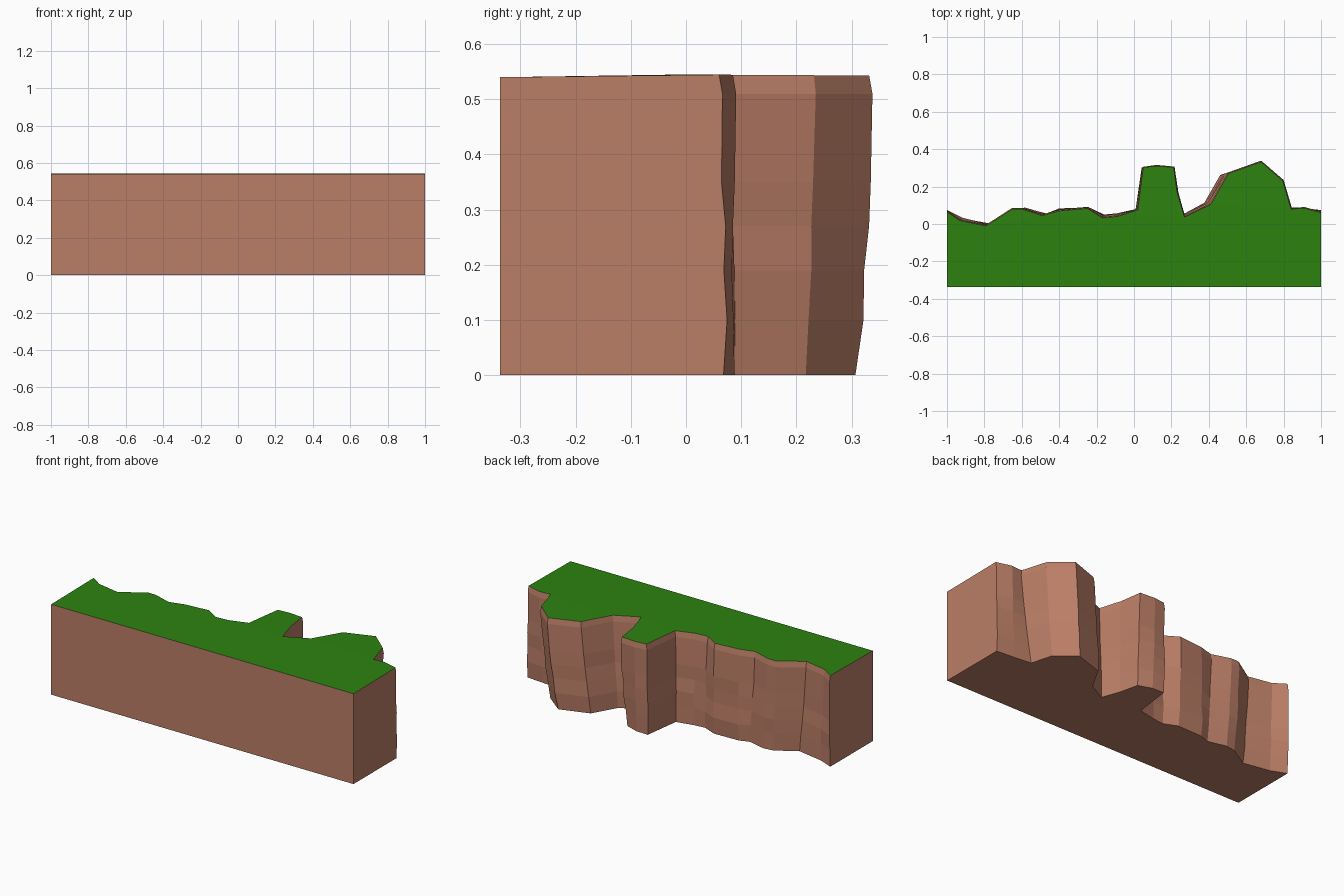
import bpy, bmesh, random
from mathutils import Vector

if "Cube" in bpy.data.objects:
    bpy.data.objects.remove(bpy.data.objects["Cube"])

random.seed(4)


def material(name, colour):
    m = bpy.data.materials.new(name)
    m.diffuse_color = (*colour, 1)
    m.use_nodes = True
    m.node_tree.nodes["Principled BSDF"].inputs["Base Color"].default_value = m.diffuse_color
    return m


rock = material("brown rock", (0.50, 0.21, 0.135))
grass = material("green grass", (0.026, 0.225, 0.005))

# Cliff outline: x, y at the grassy rim, then the shift from rim to foot
outline = [
    (-1.00, .065, 0, 0), (-.93, .018, .02, .01), (-.79, -.01, .04, .008),
    (-.65, .08, .02, -.01), (-.60, .08, .03, 0), (-.49, .045, .03, .008),
    (-.40, .07, 0, .004), (-.25, .083, .01, -.004), (-.17, .033, .01, .012),
    (-.09, .04, 0, .012), (.02, .075, -.005, 0), (.05, .303, -.005, -.006),
    (.12, .31, 0, -.015), (.212, .303, -.012, -.035), (.23, .17, -.005, -.01),
    (.27, .037, -.005, .012), (.41, .105, -.035, .003), (.505, .27, -.05, -.02),
    (.68, .332, -.05, -.025), (.795, .232, -.05, -.015), (.84, .08, -.06, .008),
    (.91, .085, -.02, -.008), (1.00, .06, 0, .008)]
FRONT, TOP = -.337, .543
levels = [0, .1, .19, .27, .35, .51]      # heights of the rock bands
last = len(outline) - 1


def outward(i):
    """Direction pointing away from the ground at one outline point."""
    if i in (0, last):
        return Vector((0, 1))
    a, b = outline[i - 1], outline[i + 1]
    return Vector((a[1] - b[1], b[0] - a[0])).normalized()


def wall_point(i, z):
    x, y, dx, dy = outline[i]
    n = outward(i)
    t = (1 - z / .51) ** 1.2
    bulge = .006 + (random.uniform(-.005, .005) if 0 < z < .5 else 0)
    p = Vector((x + dx * t, y + dy * t)) + n * bulge * (1 if z else 0)
    if i in (0, last):
        p.x = x
    return (p.x, p.y, z)


bm = bmesh.new()

# Rock bands and the bevelled rim
rings = [[bm.verts.new(wall_point(i, z)) for i in range(last + 1)] for z in levels]
rings.append([bm.verts.new((x, y, TOP + .002 - abs(y) * .006))
              for x, y, _, _ in outline])
for low, high in zip(rings, rings[1:]):
    for i in range(last):
        bm.faces.new((low[i], high[i], high[i + 1], low[i + 1]))

# Straight front, ends and underside
bl, br = [bm.verts.new((x, FRONT, 0)) for x in (-1, 1)]
tl, tr = [bm.verts.new((x, FRONT, .54)) for x in (-1, 1)]
bm.faces.new((bl, br, tr, tl))
bm.faces.new([bl, tl] + [r[0] for r in reversed(rings)])
bm.faces.new([br] + [r[-1] for r in rings] + [tr])
bm.faces.new([br, bl] + rings[0])

# Grass top
lawn = bm.faces.new([tr, tl] + rings[-1])
lawn.material_index = 1
bmesh.ops.recalc_face_normals(bm, faces=bm.faces)
bmesh.ops.triangulate(bm, faces=[f for f in bm.faces if len(f.verts) > 4])

mesh = bpy.data.meshes.new("cliff_block")
bm.to_mesh(mesh)
bm.free()
mesh.materials.append(rock)
mesh.materials.append(grass)
bpy.context.collection.objects.link(bpy.data.objects.new("cliff_block", mesh))
